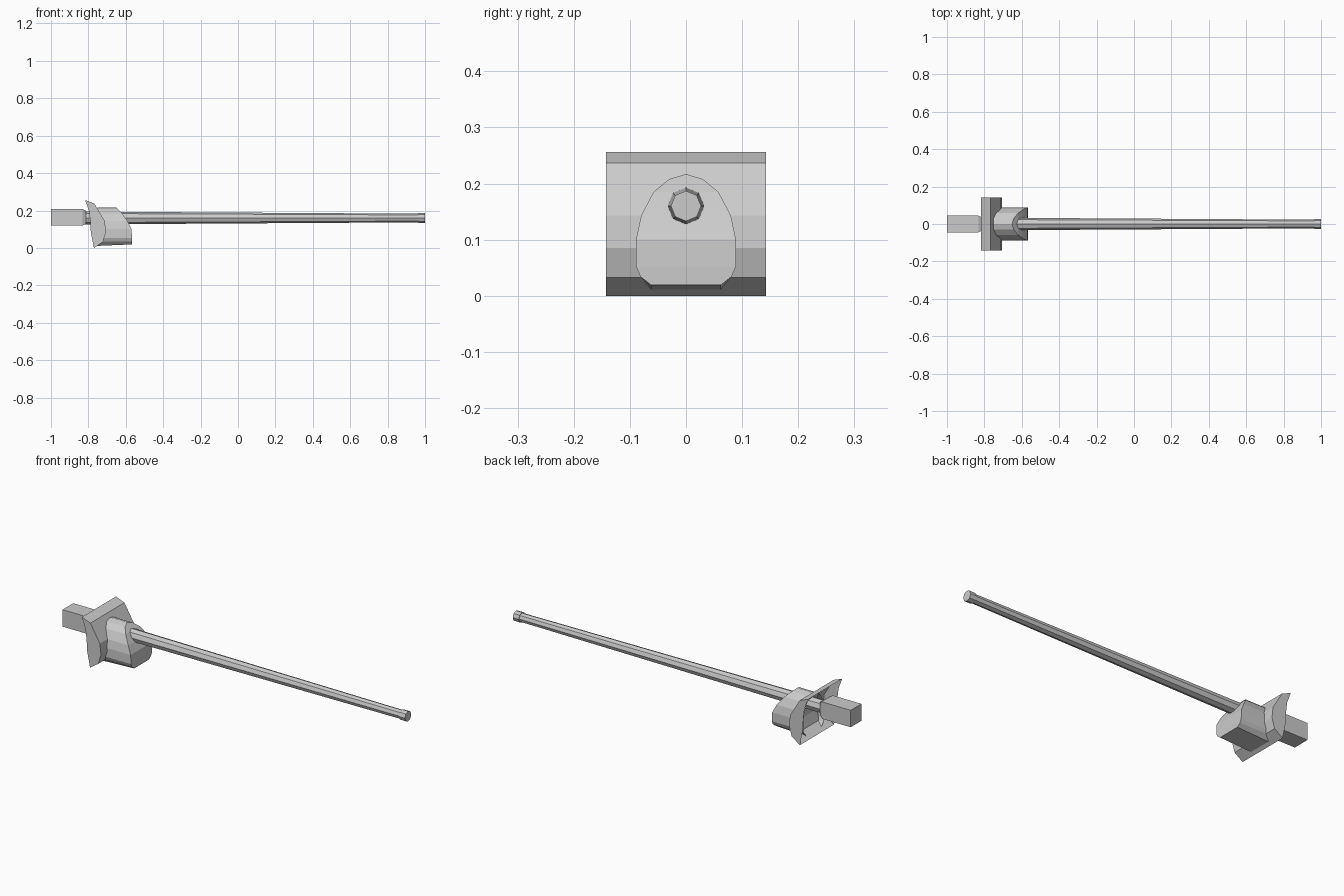
import bpy, bmesh, math

if "Cube" in bpy.data.objects:
    bpy.data.objects.remove(bpy.data.objects["Cube"])

AXIS_Z = 0.16


def make(name, verts, faces):
    mesh = bpy.data.meshes.new(name)
    mesh.from_pydata(verts, [], faces)
    bm = bmesh.new()
    bm.from_mesh(mesh)
    bmesh.ops.recalc_face_normals(bm, faces=bm.faces)
    bm.to_mesh(mesh)
    bm.free()
    ob = bpy.data.objects.new(name, mesh)
    bpy.context.collection.objects.link(ob)
    return ob


def loft(name, stations, sides, turn=0.0):
    """Capped rings along x; stations are (x, radius)."""
    verts = [(x, r * math.cos(turn + math.tau * i / sides),
              AXIS_Z + r * math.sin(turn + math.tau * i / sides))
             for x, r in stations for i in range(sides)]
    faces = [(k * sides + i, k * sides + (i + 1) % sides,
              (k + 1) * sides + (i + 1) % sides, (k + 1) * sides + i)
             for k in range(len(stations) - 1) for i in range(sides)]
    last = (len(stations) - 1) * sides
    faces += [tuple(range(sides)), tuple(range(last, last + sides))]
    return make(name, verts, faces)


# Tapered octagonal barrel and its muzzle ring
loft("barrel", [(-0.82, 0.034), (0.97, 0.023)], 8)
loft("muzzle_ring", [(0.965, 0.027), (1.0, 0.027)], 8)

# Square breech with chamfered front
s = math.sqrt(2)
breech = loft("breech", [(-1.0, 0.045 * s), (-0.832, 0.045 * s), (-0.812, 0.034 * s)],
              4, math.pi / 4)
breech.location.z = 0.004

# Curved mantlet shell with end plates, open at the back
curve = [(-0.818, 0.256), (-0.768, 0.237), (-0.712, 0.143),
         (-0.706, 0.085), (-0.722, 0.033), (-0.77, 0.0)]
back = [(-0.787, 0.085), (-0.79, 0.143), (-0.797, 0.2)]
outline = curve + back
n = len(outline)
verts = [(x, y, z) for y in (-0.143, 0.143) for x, z in outline]
faces = [(i, i + 1, n + i + 1, n + i) for i in range(len(curve) - 1)]
faces += [tuple(range(n)), tuple(range(n, 2 * n))]
make("mantlet", verts, faces)

# Arched barrel sleeve: half section (y, z) with the front end's x
half = [(0.0, 0.217, -0.652), (0.03, 0.208, -0.643), (0.058, 0.185, -0.62),
        (0.08, 0.143, -0.59), (0.089, 0.1, -0.569), (0.089, 0.052, -0.567),
        (0.081, 0.034, -0.567), (0.062, 0.019, -0.567)]
ring = half + [(-y, z, x) for y, z, x in reversed(half[1:])]
m = len(ring)
verts = [(x, y, z) for y, z, x in ring]
verts += [(-0.752, y, z - (0.008 if z < 0.03 else 0)) for y, z, x in ring]
faces = [(i, (i + 1) % m, m + (i + 1) % m, m + i) for i in range(m)]
# Slanted front face, joined in strips from side to side
faces.append((0, 1, m - 1))
faces += [(i, i + 1, m - i - 1, m - i) for i in range(1, len(half) - 1)]
make("sleeve", verts, faces)
